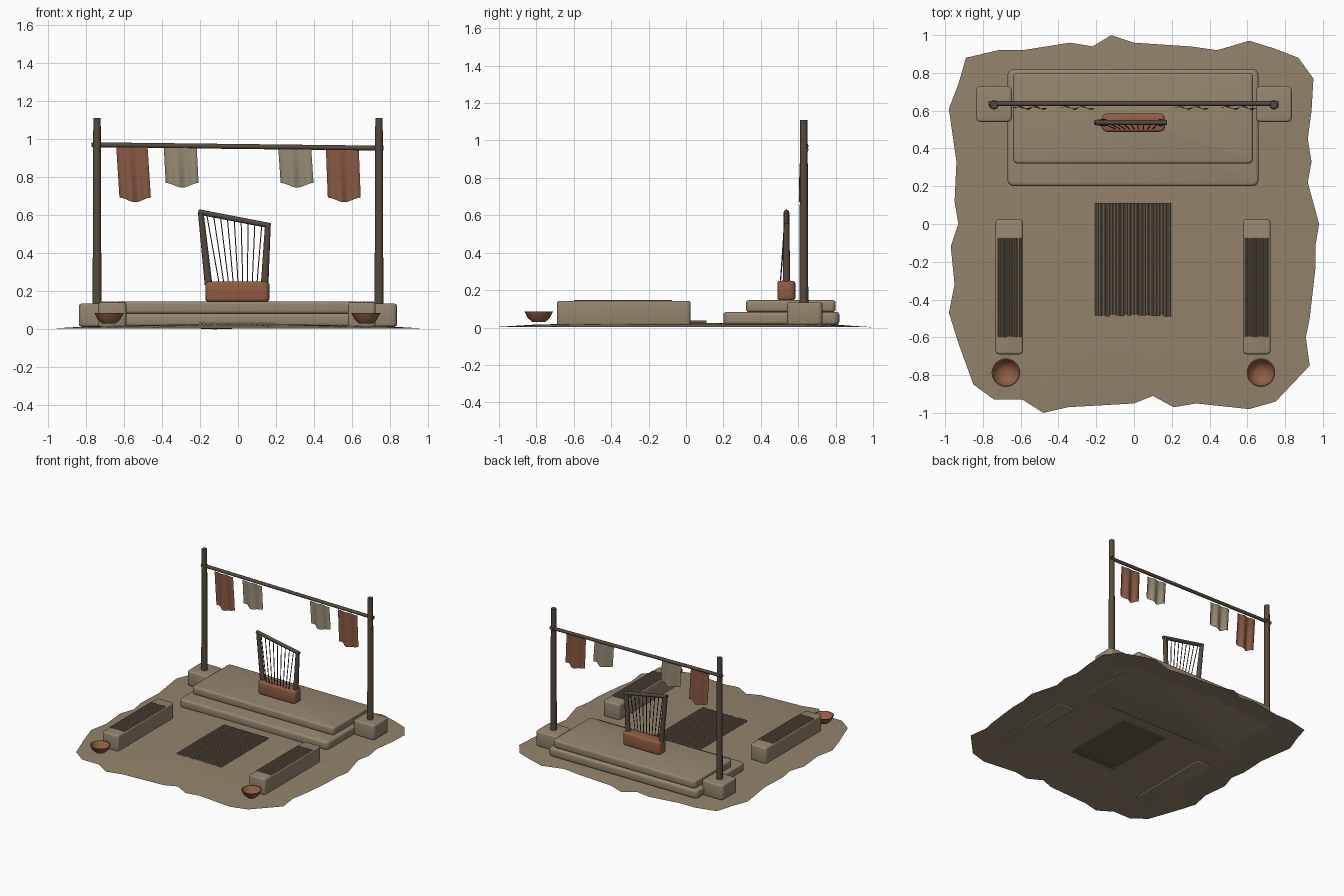
import bpy, bmesh, math, random
from mathutils import Vector

random.seed(4)
if "Cube" in bpy.data.objects:
    bpy.data.objects.remove(bpy.data.objects["Cube"])


def material(name, r, g, b):
    m = bpy.data.materials.new(name)
    m.use_nodes = True
    m.diffuse_color = (r, g, b, 1)
    m.node_tree.nodes["Principled BSDF"].inputs["Base Color"].default_value = (r, g, b, 1)
    return m


EARTH = material("packed earth", 0.29, 0.23, 0.15)
STONE = material("pale stone", 0.30, 0.24, 0.16)
CLAY = material("red clay", 0.28, 0.11, 0.06)
RED = material("rust cloth", 0.25, 0.10, 0.06)
LINEN = material("linen cloth", 0.31, 0.26, 0.18)
WOOD = material("dark wood", 0.09, 0.07, 0.05)
REED = material("woven reed", 0.22, 0.17, 0.11)


def finish(bm, name, mat, smooth=True):
    bmesh.ops.recalc_face_normals(bm, faces=bm.faces)
    mesh = bpy.data.meshes.new(name)
    bm.to_mesh(mesh)
    bm.free()
    mesh.materials.append(mat)
    ob = bpy.data.objects.new(name, mesh)
    bpy.context.collection.objects.link(ob)
    if smooth:
        bpy.ops.object.select_all(action="DESELECT")
        ob.select_set(True)
        bpy.context.view_layer.objects.active = ob
        bpy.ops.object.shade_smooth_by_angle(angle=math.radians(40))
    return ob


def block(name, mat, xs, ys, zs, corner, edge):
    """Slab with rounded plan corners and softened rims."""
    bm = bmesh.new()
    bmesh.ops.create_cube(bm, size=1)
    for v in bm.verts:
        v.co = [lo + (c + 0.5) * (hi - lo) for c, (lo, hi) in zip(v.co, (xs, ys, zs))]
    upright = [e for e in bm.edges if abs(e.verts[0].co.z - e.verts[1].co.z) > 0.01]
    bmesh.ops.bevel(bm, geom=upright, offset=corner, segments=4, profile=0.5, affect="EDGES")
    rims = [e for e in bm.edges if abs(e.verts[0].co.z - e.verts[1].co.z) < 0.001]
    bmesh.ops.bevel(bm, geom=rims, offset=edge, segments=3, profile=0.5, affect="EDGES")
    return finish(bm, name, mat)


def add_rod(bm, a, b, r1, r2, sides):
    a, b = Vector(a), Vector(b)
    axis = b - a
    made = bmesh.ops.create_cone(bm, cap_ends=True, segments=sides, radius1=r1, radius2=r2,
                                 depth=axis.length)["verts"]
    turn = Vector((0, 0, 1)).rotation_difference(axis)
    for v in made:
        v.co = turn @ v.co + (a + b) / 2


def rod(name, mat, a, b, r1, r2=None, sides=12):
    bm = bmesh.new()
    add_rod(bm, a, b, r1, r2 or r1, sides)
    return finish(bm, name, mat)


def reed_mat(name, x0, x1, y0, y1, z, count, ragged):
    """Row of parallel reeds laid along y."""
    bm = bmesh.new()
    pitch = (x1 - x0) / count
    for i in range(count):
        x = x0 + (i + 0.5) * pitch
        add_rod(bm, (x, y0 + random.uniform(0, ragged), z), (x, y1, z), pitch * 0.49, pitch * 0.49, 8)
    return finish(bm, name, REED)


def cloth(name, mat, x0, x1, bottom, lean):
    """Hanging cloth with soft folds and a scalloped hem."""
    bm = bmesh.new()
    cols, rows = 16, 8
    grid = []
    for j in range(rows + 1):
        t = j / rows
        line = []
        for i in range(cols + 1):
            u = i / cols
            x = x0 + u * (x1 - x0) + lean * t
            top = 0.96 - 0.012 * (x + 0.74)
            hem = bottom + 0.012 * math.cos(u * math.tau)
            y = 0.615 + (0.004 + 0.007 * t) * math.sin(u * math.tau * 2)
            line.append(bm.verts.new((x, y, top + (hem - top) * t)))
        grid.append(line)
    for a, b in zip(grid, grid[1:]):
        for i in range(cols):
            bm.faces.new((a[i], a[i + 1], b[i + 1], b[i]))
    return finish(bm, name, mat)


# Ground sheet: ragged rim rising gently to a level centre
RIM = [(-.12, 1), (0, .96), (.3, .94), (.44, .92), (.61, .97), (.74, .93), (.87, .88), (.95, .77),
       (.94, .6), (.92, .45), (.94, .33), (.92, .22), (.98, 0), (.96, -.12), (.96, -.24),
       (.93, -.5), (.91, -.6), (.93, -.75), (.75, -.94), (.61, -.98), (.33, -.95), (.21, -.97),
       (.1, -.91), (0, -.95), (-.35, -.97), (-.48, -1), (-.59, -.93), (-.74, -.93), (-.85, -.85),
       (-.93, -.63), (-.98, -.47), (-.95, -.32), (-.97, -.12), (-.93, 0), (-.95, .12), (-.94, .33),
       (-.98, .61), (-.93, .74), (-.89, .88), (-.72, .92), (-.59, .92), (-.34, .96), (-.22, .94)]
bm = bmesh.new()
rings = [[bm.verts.new((x * s, y * s, z)) for x, y in RIM]
         for s, z in ((1, 0.004), (0.8, 0.016), (0.4, 0.024))]
rings[0][0].co.z = 0
for outer, inner in zip(rings, rings[1:]):
    for i in range(len(RIM)):
        k = (i + 1) % len(RIM)
        bm.faces.new((outer[i], outer[k], inner[k], inner[i]))
bm.faces.new(rings[-1])
ground = finish(bm, "ground", EARTH)

# Stepped platform
block("platform_lower", STONE, (-.67, .66), (.2, .82), (.015, .083), .035, .016)
block("platform_upper", STONE, (-.64, .63), (.32, .8), (.083, .146), .025, .014)

# Paired parts on both sides
for side, s in (("right", -1), ("left", 1)):
    post_x = 0.741 * s
    block(side + "_post_footing", STONE, (post_x - .095, post_x + .095), (.54, .73),
          (.015, .135), .025, .012)
    rod(side + "_post", WOOD, (post_x, .63, .12), (post_x, .63, 1.11), .024, .02, 14)
    bench_x = 0.655 * s - 0.005
    block(side + "_bench", STONE, (bench_x - .073, bench_x + .073), (-.69, .025),
          (.012, .142), .02, .012)
    reed_mat(side + "_bench_mat", bench_x - .066, bench_x + .066, -.6, -.075, .143, 14, .005)
    # Open bowl turned from a profile
    bm = bmesh.new()
    loop = [bm.verts.new(p) for p in ((0, 0, .03), (.035, 0, .03), (.058, 0, .05), (.076, 0, .085),
                                      (.07, 0, .086), (.052, 0, .056), (.03, 0, .04), (0, 0, .038))]
    edges = [bm.edges.new(pair) for pair in zip(loop, loop[1:])]
    bmesh.ops.spin(bm, geom=loop + edges, cent=(0, 0, 0), axis=(0, 0, 1), angle=math.tau, steps=24)
    bmesh.ops.remove_doubles(bm, verts=bm.verts, dist=0.0005)
    bowl = finish(bm, side + "_bowl", CLAY)
    bowl.location = (0.675 * s - 0.003, -0.787, 0)

# Crossbar with lashings
rod("crossbar", WOOD, (-.77, .637, .97), (.765, .637, .952), .013)
for side, x, z in (("right", -.741, .97), ("left", .741, .952)):
    rod(side + "_lashing", WOOD, (x - .012, .637, z), (x + .012, .637, z), .018)

# Hanging cloths
cloth("right_outer_cloth", RED, -.64, -.475, .68, .017)
cloth("right_inner_cloth", LINEN, -.39, -.217, .757, .01)
cloth("left_inner_cloth", LINEN, .212, .385, .757, .012)
cloth("left_outer_cloth", RED, .462, .635, .68, .01)

# Floor mat
reed_mat("floor_mat", -.207, .195, -.49, .11, .027, 21, .012)

# Harp: sound box, two arms, sloped yoke and fanned strings
block("harp_sound_box", CLAY, (-.172, .165), (.488, .585), (.146, .25), .03, .014)
rod("harp_right_arm", WOOD, (-.155, .537, .235), (-.196, .537, .618), .02, .015)
rod("harp_left_arm", WOOD, (.14, .537, .235), (.157, .537, .55), .02, .015)
rod("harp_yoke", WOOD, (-.208, .537, .617), (.172, .537, .544), .014)
bm = bmesh.new()
for i in range(9):
    t = i / 8
    add_rod(bm, (-.1 + .2 * t, .505, .245), (-.165 + .29 * t, .53, .607 - .055 * t), .003, .003, 6)
finish(bm, "harp_strings", WOOD)
